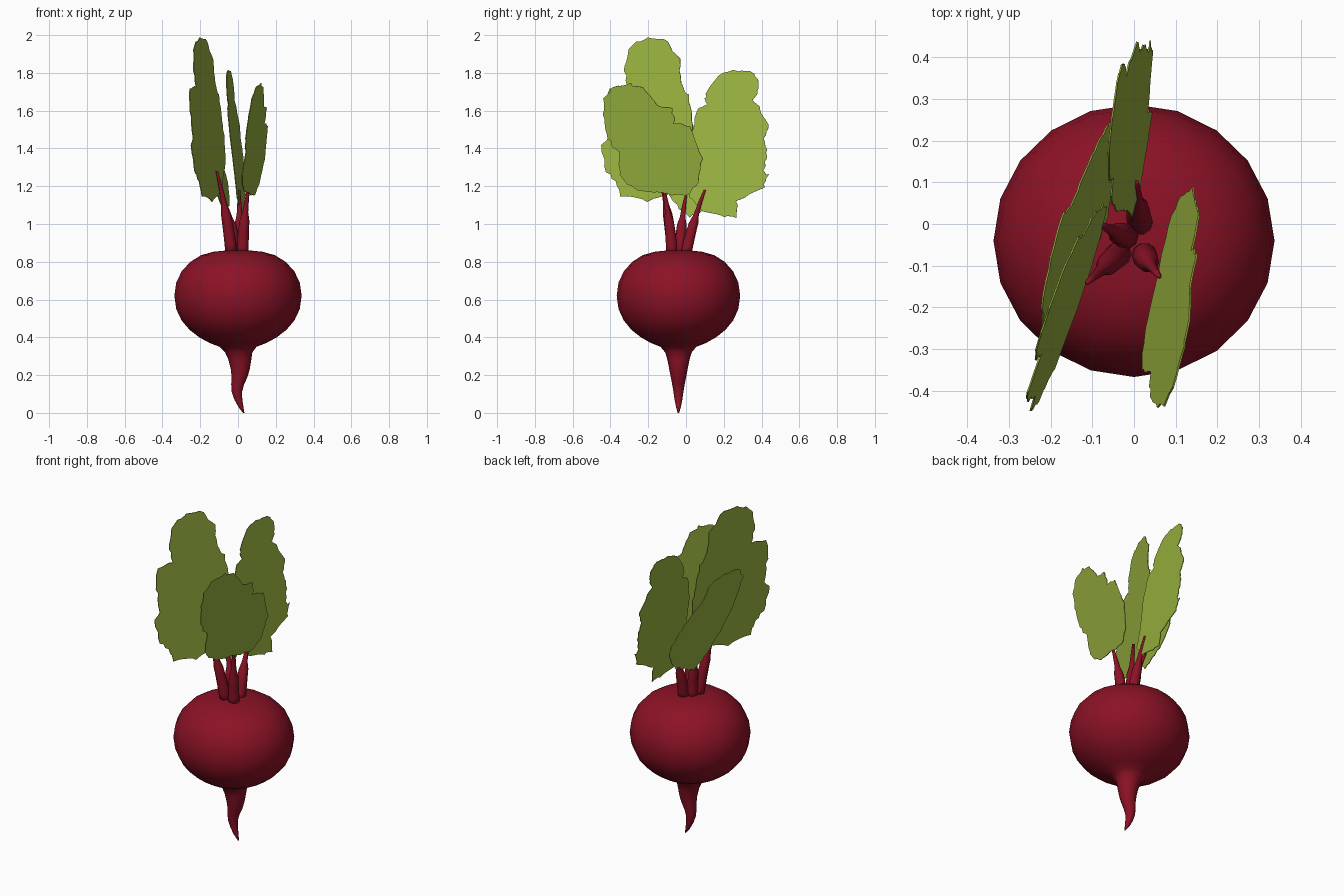
import bpy, bmesh, math, random
from mathutils import Vector

random.seed(4)


def material(name, colour):
    m = bpy.data.materials.new(name)
    m.diffuse_color = (*colour, 1)
    return m


RED = material("beet red", (0.26, 0.006, 0.019))
GREEN = material("leaf green", (0.32, 0.45, 0.05))


def finish(name, bm, mat, smooth):
    bmesh.ops.recalc_face_normals(bm, faces=bm.faces)
    me = bpy.data.meshes.new(name)
    bm.to_mesh(me)
    bm.free()
    me.materials.append(mat)
    for p in me.polygons:
        p.use_smooth = smooth
    ob = bpy.data.objects.new(name, me)
    bpy.context.collection.objects.link(ob)
    return ob


def loft(name, rings, mat, sides):
    """Skin of rings given as (centre, x radius, y radius), capped at both ends."""
    bm = bmesh.new()
    loops = []
    for c, rx, ry in rings:
        loops.append([bm.verts.new((c[0] + rx * math.cos(2 * math.pi * i / sides),
                                    c[1] + ry * math.sin(2 * math.pi * i / sides), c[2]))
                      for i in range(sides)])
    for a, b in zip(loops, loops[1:]):
        for i in range(sides):
            j = (i + 1) % sides
            bm.faces.new((a[i], a[j], b[j], b[i]))
    bm.faces.new(loops[0])
    bm.faces.new(loops[-1])
    return finish(name, bm, mat, True)


# Bulb and bent tap root: height, radius, x offset
profile = [(0, .004, .03), (.03, .013, .016), (.07, .021, .002), (.11, .027, -.006),
           (.15, .034, -.002), (.19, .042, .008), (.23, .050, .012), (.28, .060, .010),
           (.32, .072, .004), (.35, .098, 0), (.37, .150, 0), (.40, .205, 0),
           (.44, .257, 0), (.49, .299, 0), (.55, .327, 0), (.62, .337, 0), (.69, .327, 0),
           (.75, .298, 0), (.80, .252, 0), (.835, .195, 0), (.853, .13, 0), (.86, .06, 0)]
loft("beet_root", [((x, -.04, z), r, r * .97) for z, r, x in profile], RED, 20)


# Stalks: curved tapering tubes from the crown into each leaf
def stalk(name, base, mid, tip):
    b, m, t = Vector(base), Vector(mid), Vector(tip)
    rings = []
    for i in range(9):
        s = i / 8
        r = .031 * (1 - s) + .006 * s if s > .6 else .031 - .018 * s * s
        rings.append((b * (1 - s) ** 2 + m * 2 * s * (1 - s) + t * s * s, r, r))
    loft(name, rings, RED, 10)


stalk("stalk_left", (-.035, -.07, .84), (-.055, -.09, 1.05), (-.112, -.14, 1.28))
stalk("stalk_back", (.015, 0, .84), (.008, .03, 1.0), (.006, .10, 1.18))
stalk("stalk_right", (.025, -.075, .84), (.025, -.08, 1.0), (.06, -.125, 1.22))
stalk("stalk_middle", (-.02, -.03, .84), (-.02, -.03, 1.0), (-.085, .0, 1.15))


# Leaves: ragged outline in y, z laid on the plane x = c + k*y + m*z
def leaf(name, plane, outline):
    c, k, m = plane
    bm = bmesh.new()
    verts = []
    for i, (y0, z0) in enumerate(outline):
        y1, z1 = outline[(i + 1) % len(outline)]
        for s in range(4):
            t = s / 4
            y = y0 + (y1 - y0) * t + random.uniform(-.007, .007)
            z = z0 + (z1 - z0) * t + random.uniform(-.007, .007)
            verts.append(bm.verts.new((c + k * y + m * z, y, z)))
    face = bm.faces.new(verts)
    bmesh.ops.triangulate(bm, faces=[face])
    ob = finish(name, bm, GREEN, False)
    mod = ob.modifiers.new("thickness", "SOLIDIFY")
    mod.thickness = .004
    mod.offset = 0


leaf("leaf_left", (.022, .36, -.077),
     [(-.2, 1.993), (-.1, 1.97), (-.035, 1.87), (-.03, 1.75), (.01, 1.68), (.03, 1.55),
      (.05, 1.45), (.03, 1.32), (-.03, 1.22), (-.1, 1.15), (-.2, 1.12), (-.345, 1.15),
      (-.36, 1.21), (-.42, 1.28), (-.445, 1.41), (-.41, 1.47), (-.42, 1.6), (-.41, 1.715),
      (-.31, 1.73), (-.33, 1.83), (-.29, 1.95)])
leaf("leaf_right", (-.122, .24, .18),
     [(-.3, 1.745), (-.21, 1.71), (-.16, 1.63), (-.07, 1.61), (-.06, 1.535), (.02, 1.52),
      (.05, 1.42), (.085, 1.35), (.07, 1.22), (0, 1.15), (-.15, 1.165), (-.25, 1.17),
      (-.33, 1.23), (-.36, 1.3), (-.35, 1.38), (-.42, 1.45), (-.435, 1.55), (-.435, 1.66),
      (-.39, 1.72)])
leaf("leaf_back", (.129, .14, -.12),
     [(.28, 1.815), (.36, 1.8), (.39, 1.72), (.355, 1.65), (.39, 1.62), (.44, 1.52),
      (.41, 1.45), (.43, 1.38), (.41, 1.28), (.435, 1.26), (.41, 1.19), (.27, 1.12),
      (.265, 1.035), (.18, 1.04), (.08, 1.07), (.02, 1.15), (.03, 1.3), (.03, 1.45),
      (.055, 1.6), (.11, 1.63), (.1, 1.69), (.18, 1.79)])
leaf("leaf_middle", (.14, .2, -.2),
     [(-.2, 1.61), (-.08, 1.62), (.02, 1.58), (.05, 1.5), (.12, 1.42), (.17, 1.35),
      (.235, 1.27), (.24, 1.2), (.18, 1.11), (.1, 1.07), (.02, 1.04), (-.05, 1.1),
      (-.12, 1.2), (-.18, 1.32), (-.22, 1.45), (-.24, 1.55)])
